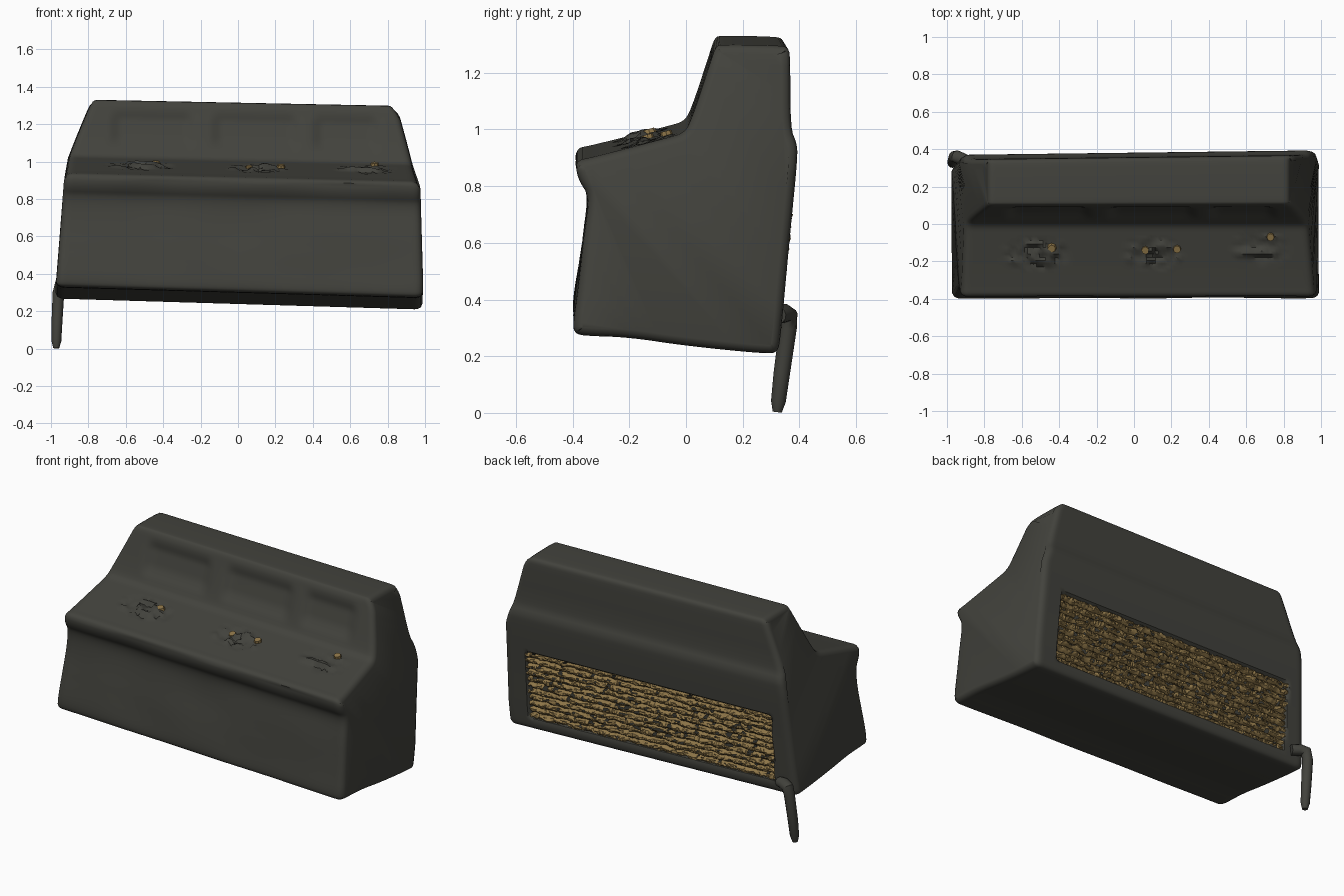
import bpy, bmesh, math, random
from mathutils import Vector, noise
from mathutils.bvhtree import BVHTree

if "Cube" in bpy.data.objects:
    bpy.data.objects.remove(bpy.data.objects["Cube"])

random.seed(4)


def material(name, rgb):
    m = bpy.data.materials.new(name)
    m.diffuse_color = (*rgb, 1)
    m.use_nodes = True
    m.node_tree.nodes["Principled BSDF"].inputs["Base Color"].default_value = m.diffuse_color
    return m


FABRIC = material("dark grey fabric", (0.055, 0.055, 0.046))
STRAW = material("straw yellow", (0.27, 0.18, 0.065))


def finish(bm, name, mat, angle=40):
    me = bpy.data.meshes.new(name)
    bm.to_mesh(me)
    bm.free()
    me.materials.append(mat)
    ob = bpy.data.objects.new(name, me)
    bpy.context.collection.objects.link(ob)
    bpy.ops.object.select_all(action='DESELECT')
    ob.select_set(True)
    bpy.context.view_layer.objects.active = ob
    bpy.ops.object.shade_smooth_by_angle(angle=math.radians(angle))
    return ob


def lerp_table(table, z):
    if z <= table[0][0]:
        return table[0][1]
    for (z0, a), (z1, b) in zip(table, table[1:]):
        if z <= z1:
            return a + (b - a) * (z - z0) / (z1 - z0)
    return table[-1][1]


def chaikin(pts):
    out = []
    for a, b in zip(pts, pts[1:] + pts[:1]):
        out += [a.lerp(b, 0.25), a.lerp(b, 0.75)]
    return out


def resample(pts, step):
    out = []
    for a, b in zip(pts, pts[1:] + pts[:1]):
        n = max(1, round((b - a).length / step))
        out += [a.lerp(b, i / n) for i in range(n)]
    return out


def window(v, lo, hi, soft):
    def s(q):
        q = max(0, min(1, q))
        return q * q * (3 - 2 * q)
    return s((v - lo) / soft) * s((hi - v) / soft)


# Side profile (y, z) at the right end
PROFILE = [(-0.385, 0.275), (-0.34, 0.27), (-0.20, 0.265), (0.0, 0.235), (0.28, 0.207),
           (0.325, 0.212), (0.335, 0.27), (0.365, 0.60), (0.395, 0.90), (0.392, 0.95),
           (0.37, 1.0), (0.37, 1.24), (0.365, 1.285), (0.33, 1.293), (0.13, 1.296),
           (0.105, 1.29), (0.085, 1.23), (0.015, 1.02), (-0.01, 0.985), (-0.06, 0.97),
           (-0.33, 0.90), (-0.385, 0.89), (-0.388, 0.85), (-0.375, 0.81), (-0.348, 0.77),
           (-0.348, 0.68), (-0.39, 0.40), (-0.40, 0.30)]
LEFT = [(0.25, -0.975), (0.85, -0.93), (0.98, -0.91), (1.29, -0.785)]
RIGHT = [(0.2, 0.985), (0.35, 0.99), (0.86, 0.975), (1.0, 0.93), (1.24, 0.865), (1.29, 0.835)]
BACKREST = [(-0.70, -0.21), (-0.16, 0.35), (0.38, 0.78)]
TEARS = [(-0.52, -0.16, 0.19), (0.10, -0.16, 0.17), (0.68, -0.13, 0.17)]
PX0, PX1, PZ0, PZ1 = -0.83, 0.84, 0.305, 0.735      # opening in the back


def warp(x, y, z):
    """Sagging of the whole seat: left end higher, its back a little forward."""
    t = (1 - x) / 2
    return Vector((x, y - 0.025 * t * window(y, 0, 9, 0.4), z + t * lerp_table([(0.2, 0.06), (1.3, 0.04)], z)))


def sculpt(x, y, z):
    # backrest hollows
    if 1.02 < z < 1.28 and y < 0.13:
        for a, b in BACKREST:
            y += 0.022 * window(x, a, b, 0.08) * window(z, 1.02, 1.26, 0.08)
    # rumpled, torn seat top
    if z > 0.86 and -0.33 < y < -0.02:
        for cx, cy, r in TEARS:
            d = math.hypot((x - cx) / r, (y - cy) / 0.09)
            if d < 1:
                n = noise.noise(Vector((x * 14, y * 22, 3)))
                z += (1 - d * d) * (0.035 * n - 0.03 * max(0, 1 - abs(n) * 8) + 0.006)
    # soft dents in the front and the lip
    if y < -0.3 and z < 0.87:
        y += 0.008 * noise.noise(Vector((x * 3, z * 4, 1)))
    # recess in the back
    if y > 0.2 and z < 0.8:
        y -= 0.04 * window(x, PX0, PX1, 0.02) * window(z, PZ0 - 0.03, PZ1 - 0.03, 0.02)
    return x, y, z


# Bench body: profile lofted from end to end
loop = resample(chaikin(chaikin([Vector(p) for p in PROFILE])), 0.018)
centre = Vector((0.05, 0.65))
N = 110
stations = [(0, 0.03), (0.004, 0.012), (0.012, 0.003)]
stations += [(0.02 + 0.96 * i / N, 0) for i in range(N + 1)]
stations += [(1 - t, k) for t, k in reversed(stations[:3])]
bm = bmesh.new()
rings = []
for t, inset in stations:
    ring = []
    for i, p in enumerate(loop):
        tan = loop[(i + 3) % len(loop)] - loop[i - 3]
        q = p + Vector((-tan.y, tan.x)).normalized() * inset
        x0, x1 = lerp_table(LEFT, p.y), lerp_table(RIGHT, p.y)
        ring.append(bm.verts.new(warp(*sculpt(x0 + (x1 - x0) * t, q.x, q.y))))
    rings.append(ring)
for a, b in zip(rings, rings[1:]):
    for i in range(len(loop)):
        j = (i + 1) % len(loop)
        bm.faces.new((a[i], a[j], b[j], b[i]))
bm.faces.new(rings[0])
bm.faces.new(rings[-1])
bmesh.ops.recalc_face_normals(bm, faces=bm.faces)
tree = BVHTree.FromBMesh(bm)
finish(bm, "bench_body", FABRIC)

# Straw filling: ragged rows of bundles inside the back opening
ROWS, PER, COLS = 11, 6, 200
bm = bmesh.new()
grid = []
for r in range(ROWS * PER + 1):
    v = r / (ROWS * PER)
    line = []
    for c in range(COLS + 1):
        x = PX0 + (PX1 - PX0) * c / COLS
        z = PZ0 - 0.03 + (PZ1 - PZ0) * v
        n = noise.noise(Vector((x * 16, (r // PER) * 5.3, 2)))
        bulge = abs(math.sin(math.pi * r / PER)) ** 0.6
        y = 0.332 + (z - 0.27) * 0.1
        y += -0.026 + 0.022 * bulge + 0.014 * n + 0.006 * random.uniform(-1, 1)
        z += 0.007 * noise.noise(Vector((x * 22, v * 9, 7)))
        line.append(bm.verts.new(warp(x, y, z)))
    grid.append(line)
for r in range(ROWS * PER):
    edge = r < 2 * PER or r >= (ROWS - 2) * PER
    for c in range(COLS):
        gap = noise.noise(Vector((c * 0.23, r * 0.45, 11)))
        if gap < (0.5 if edge else 0.36):
            bm.faces.new((grid[r][c], grid[r + 1][c], grid[r + 1][c + 1], grid[r][c + 1]))
bmesh.ops.delete(bm, geom=[v for v in bm.verts if not v.link_faces], context='VERTS')
finish(bm, "straw_filling", STRAW, 30)

# Straw tufts poking through the seat top
for k, (x, y) in enumerate([(-0.44, -0.13), (0.06, -0.14), (0.23, -0.135), (0.73, -0.07)]):
    hit, nor, _, _ = tree.ray_cast(Vector((x, y, 3)), Vector((0, 0, -1)))
    bm = bmesh.new()
    bmesh.ops.create_cone(bm, cap_ends=True, segments=8, radius1=0.027 if k == 0 else 0.022,
                          radius2=0.02, depth=0.016)
    rot = Vector((0, -0.27, 1)).to_track_quat('Z', 'Y').to_matrix().to_4x4()
    bmesh.ops.transform(bm, matrix=rot, verts=bm.verts)
    bmesh.ops.translate(bm, vec=hit + Vector((0, 0, 0.005)), verts=bm.verts)
    finish(bm, f"straw_tuft_{k + 1}", STRAW, 20)

# Bent leg hanging from the back left corner
path = [((-0.87, 0.325, 0.345), 0.03), ((-0.915, 0.345, 0.352), 0.034), ((-0.948, 0.36, 0.345), 0.034),
        ((-0.96, 0.36, 0.30), 0.031), ((-0.968, 0.338, 0.14), 0.029), ((-0.971, 0.326, 0.04), 0.026),
        ((-0.972, 0.322, 0.003), 0.016)]
bm = bmesh.new()
rings = []
for i, (p, r) in enumerate(path):
    d = Vector(path[min(i + 1, len(path) - 1)][0]) - Vector(path[max(i - 1, 0)][0])
    u = d.cross(Vector((0, 1, 0.1))).normalized()
    w = d.cross(u).normalized()
    rings.append([bm.verts.new(Vector(p) + r * (u * math.cos(a) + w * math.sin(a)))
                  for a in (math.tau * s / 12 for s in range(12))])
for a, b in zip(rings, rings[1:]):
    for i in range(12):
        bm.faces.new((a[i], a[(i + 1) % 12], b[(i + 1) % 12], b[i]))
bm.faces.new(rings[0])
bm.faces.new(rings[-1])
bmesh.ops.recalc_face_normals(bm, faces=bm.faces)
finish(bm, "bent_leg", FABRIC)
